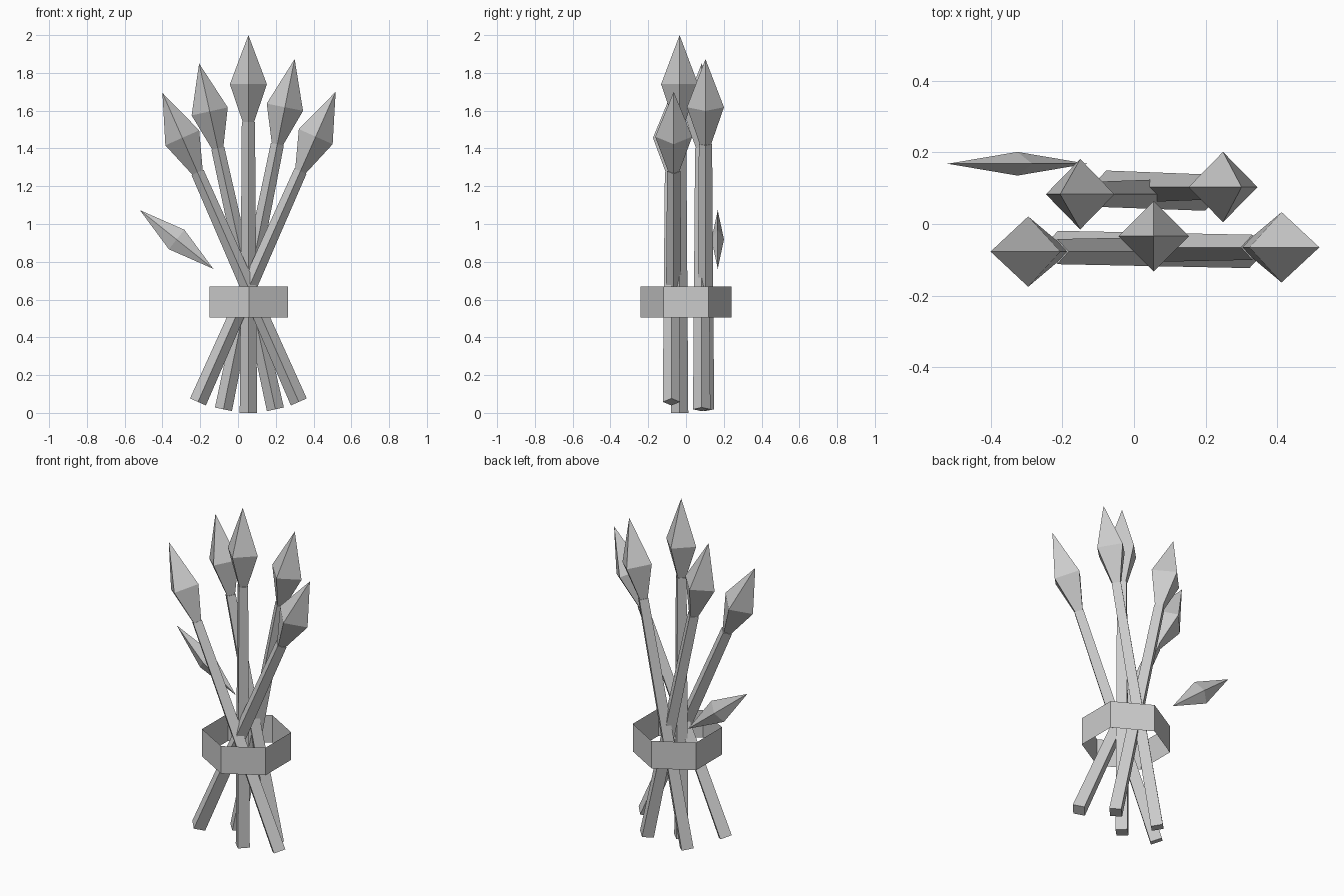
import bpy, bmesh, math

cube = bpy.data.objects.get("Cube")
if cube:
    bpy.data.objects.remove(cube)

GREY = (0.6, 0.6, 0.6, 1)
material = bpy.data.materials.new("stone_grey")
material.use_nodes = True
material.diffuse_color = GREY
material.node_tree.nodes["Principled BSDF"].inputs["Base Color"].default_value = GREY


def loft(name, sections, location, tilt=0, sides=4, capped=True, squash=1):
    """Join regular sections (height, radius); a zero radius makes a point."""
    bm = bmesh.new()
    rings = []
    for height, radius in sections:
        angles = [math.tau * i / sides for i in range(sides if radius else 1)]
        rings.append([bm.verts.new((-radius * math.sin(a), radius * squash * math.cos(a), height))
                      for a in angles])
    for low, high in zip(rings, rings[1:]):
        for i in range(sides):
            j = (i + 1) % sides
            corners = [low[i % len(low)], low[j % len(low)],
                       high[j % len(high)], high[i % len(high)]]
            bm.faces.new(list(dict.fromkeys(corners)))
    if capped:
        for ring in (rings[0], rings[-1]):
            if len(ring) > 1:
                bm.faces.new(ring)
    bmesh.ops.recalc_face_normals(bm, faces=bm.faces)
    mesh = bpy.data.meshes.new(name)
    bm.to_mesh(mesh)
    bm.free()
    mesh.materials.append(material)
    obj = bpy.data.objects.new(name, mesh)
    obj.location = location
    obj.rotation_euler.y = tilt
    bpy.context.collection.objects.link(obj)
    return obj


# Spears: name, depth, foot (x, z), tip (x, z)
HEAD = 0.46
spears = [
    ("centre", -0.034, (0.055, 0), (0.055, 2)),
    ("front_left", -0.065, (-0.212, 0.058), (0.517, 1.7)),
    ("front_right", -0.077, (0.322, 0.058), (-0.4, 1.694)),
    ("back_left", 0.103, (-0.077, 0.019), (0.3, 1.873)),
    ("back_right", 0.083, (0.198, 0.019), (-0.206, 1.85)),
]
for name, y, foot, tip in spears:
    dx, dz = tip[0] - foot[0], tip[1] - foot[1]
    length = math.hypot(dx, dz)
    tilt = math.atan2(dx, dz)
    base = length - HEAD
    place = (foot[0], y, foot[1])
    loft(name + "_shaft", [(0, 0.046), (base, 0.035)], place, tilt)
    loft(name + "_head", [(base, 0.03), (base + 0.2, 0.098), (length, 0)], place, tilt)

# Open six-sided band around the bundle
loft("binding_band", [(0.505, 0.24), (0.668, 0.24)], (0.057, 0, 0), sides=6, capped=False)

# Loose flat blade behind the bundle
loft("loose_blade", [(-0.249, 0), (0, 0.066), (0.249, 0)], (-0.325, 0.168, 0.918),
     tilt=math.atan2(-0.388, 0.31), squash=0.5)
